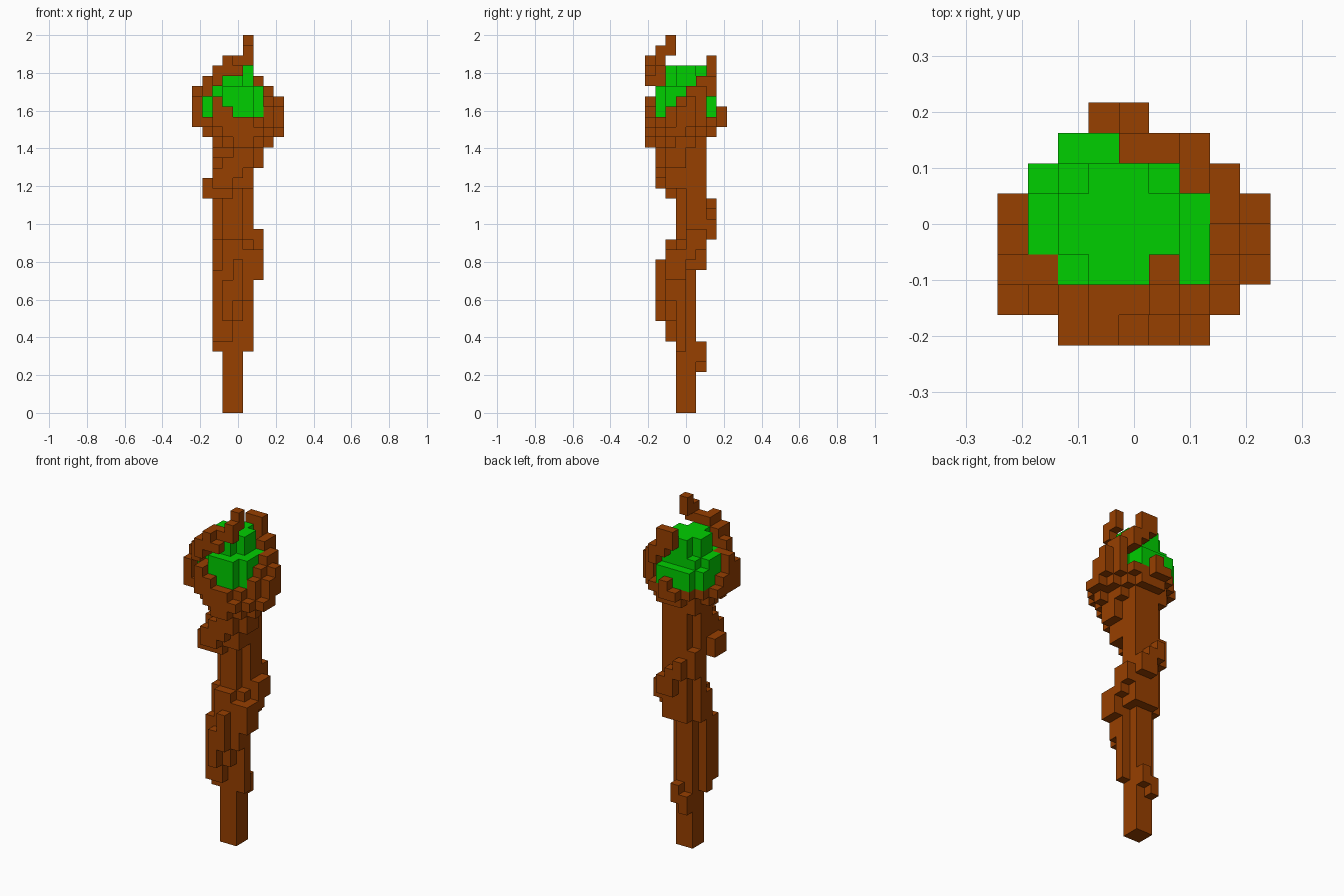
import bpy, bmesh
from mathutils import Vector

cube = bpy.data.objects.get("Cube")
if cube:
    bpy.data.objects.remove(cube, do_unlink=True)

U = 2 / 37                              # block size
ORIGIN = Vector((-4.5 * U, -4 * U, 0))  # corner of the 9 x 8 x 37 block grid


def material(name, rgb):
    m = bpy.data.materials.new(name)
    m.diffuse_color = (*rgb, 1)
    m.use_nodes = True
    b = m.node_tree.nodes["Principled BSDF"]
    b.inputs["Base Color"].default_value = (*rgb, 1)
    b.inputs["Roughness"].default_value = 0.9
    return m


wood = material("brown wood", (0.31, 0.05, 0.0))
green = material("green gem", (0.0, 0.62, 0.0))

cells = {}  # block position -> part name


def fill(part, boxes):
    """Fill boxes given as x0, x1, y0, y1, z0, z1 in block units (ends excluded)."""
    for x0, x1, y0, y1, z0, z1 in boxes:
        for x in range(x0, x1):
            for y in range(y0, y1):
                for z in range(z0, z1):
                    cells[x, y, z] = part


def disk(part, z, rows):
    """Fill one layer from front to back, each row given as x0, x1."""
    for y, (x0, x1) in enumerate(rows):
        fill(part, [(x0, x1, y, y + 1, z, z + 1)])


# Straight core, with ribs that shift backward as the shaft rises
fill("shaft", [
    (3, 5, 3, 5, 0, 28), (2, 6, 3, 4, 6, 17), (2, 6, 4, 5, 14, 27),
    (3, 6, 5, 6, 14, 27),
])

# Root winding round the lower shaft
fill("lower_vine", [
    (3, 4, 5, 6, 4, 6), (4, 5, 5, 6, 5, 7),                       # back knot
    (2, 4, 2, 3, 7, 14), (3, 5, 2, 3, 9, 17), (5, 6, 2, 3, 11, 16),
    (3, 4, 1, 2, 9, 13), (4, 5, 1, 2, 11, 15),
    (6, 7, 2, 4, 13, 16), (6, 7, 4, 5, 15, 18), (6, 7, 5, 6, 16, 18),
    (5, 6, 6, 7, 17, 19), (4, 5, 6, 7, 17, 20), (3, 4, 6, 7, 19, 21),
])

# Root winding round the upper shaft
fill("upper_vine", [
    (2, 3, 5, 6, 19, 22), (1, 3, 2, 4, 21, 23), (2, 3, 3, 4, 23, 27),
    (5, 6, 3, 4, 22, 27), (2, 4, 2, 3, 21, 25), (4, 6, 2, 3, 22, 27),
    (2, 3, 1, 2, 22, 24), (3, 4, 1, 2, 22, 25),
    (4, 5, 1, 2, 23, 26), (5, 6, 1, 2, 24, 27), (6, 7, 2, 4, 24, 27),
])

# Rounded gem with a cross-shaped top
fill("gem", [
    (3, 6, 1, 2, 29, 32), (1, 7, 2, 5, 29, 31), (1, 6, 5, 6, 29, 31),
    (2, 6, 6, 7, 29, 31), (1, 7, 3, 5, 31, 32), (2, 7, 2, 3, 31, 32),
    (2, 6, 5, 6, 31, 32), (2, 6, 3, 5, 32, 34), (3, 5, 2, 6, 32, 34),
])

# Cup that widens upward below the gem
disk("cup", 26, [(4, 6), (3, 7), (2, 8), (2, 7), (2, 7), (2, 6)])
disk("cup", 27, [(3, 7), (2, 8), (1, 9), (2, 9), (1, 8), (2, 7), (3, 6)])
disk("cup", 28, [(2, 6), (0, 7), (0, 8), (0, 9), (0, 9), (1, 8), (2, 7), (3, 5)])
fill("cup", [(2, 4, 0, 1, 29, 30), (2, 3, 0, 2, 29, 31), (4, 5, 7, 8, 29, 30)])

# Claw rising from the right side over the front to the tip
fill("front_claw", [
    (0, 1, 1, 3, 29, 31), (0, 1, 3, 4, 29, 30), (0, 1, 2, 3, 31, 32),
    (1, 2, 1, 3, 31, 32), (1, 3, 1, 2, 32, 33), (2, 3, 0, 2, 32, 34),
    (3, 5, 0, 1, 33, 34), (3, 4, 0, 1, 34, 35),
    (3, 6, 1, 2, 34, 35), (5, 6, 1, 3, 35, 36), (5, 6, 2, 3, 36, 37),
])

# Claw rising from the left side round the back
fill("back_claw", [
    (7, 8, 2, 4, 29, 30), (7, 8, 3, 4, 30, 31), (8, 9, 3, 5, 29, 30),
    (8, 9, 4, 5, 30, 31), (7, 8, 5, 6, 29, 31), (7, 8, 4, 6, 31, 32),
    (6, 7, 5, 7, 31, 33), (5, 6, 6, 7, 32, 35), (4, 5, 6, 7, 33, 35),
])

# The four corners of a block face, for every direction
FACES = {}
for axis in range(3):
    for side in (0, 1):
        n = [0, 0, 0]
        n[axis] = 2 * side - 1
        ring = []
        for a, b in ((0, 0), (1, 0), (1, 1), (0, 1)):
            c = [0, 0, 0]
            c[axis], c[(axis + 1) % 3], c[(axis + 2) % 3] = side, a, b
            ring.append(c)
        FACES[tuple(n)] = ring if side else ring[::-1]

# Turn each part into a mesh of its outer block faces
for part in dict.fromkeys(cells.values()):
    bm = bmesh.new()
    for pos, owner in cells.items():
        if owner != part:
            continue
        for n, ring in FACES.items():
            if tuple(p + d for p, d in zip(pos, n)) not in cells:
                bm.faces.new([bm.verts.new(ORIGIN + U * (Vector(pos) + Vector(c)))
                              for c in ring])
    bmesh.ops.remove_doubles(bm, verts=bm.verts, dist=U * 0.01)
    mesh = bpy.data.meshes.new(part)
    bm.to_mesh(mesh)
    bm.free()
    mesh.materials.append(green if part == "gem" else wood)
    bpy.context.collection.objects.link(bpy.data.objects.new(part, mesh))
